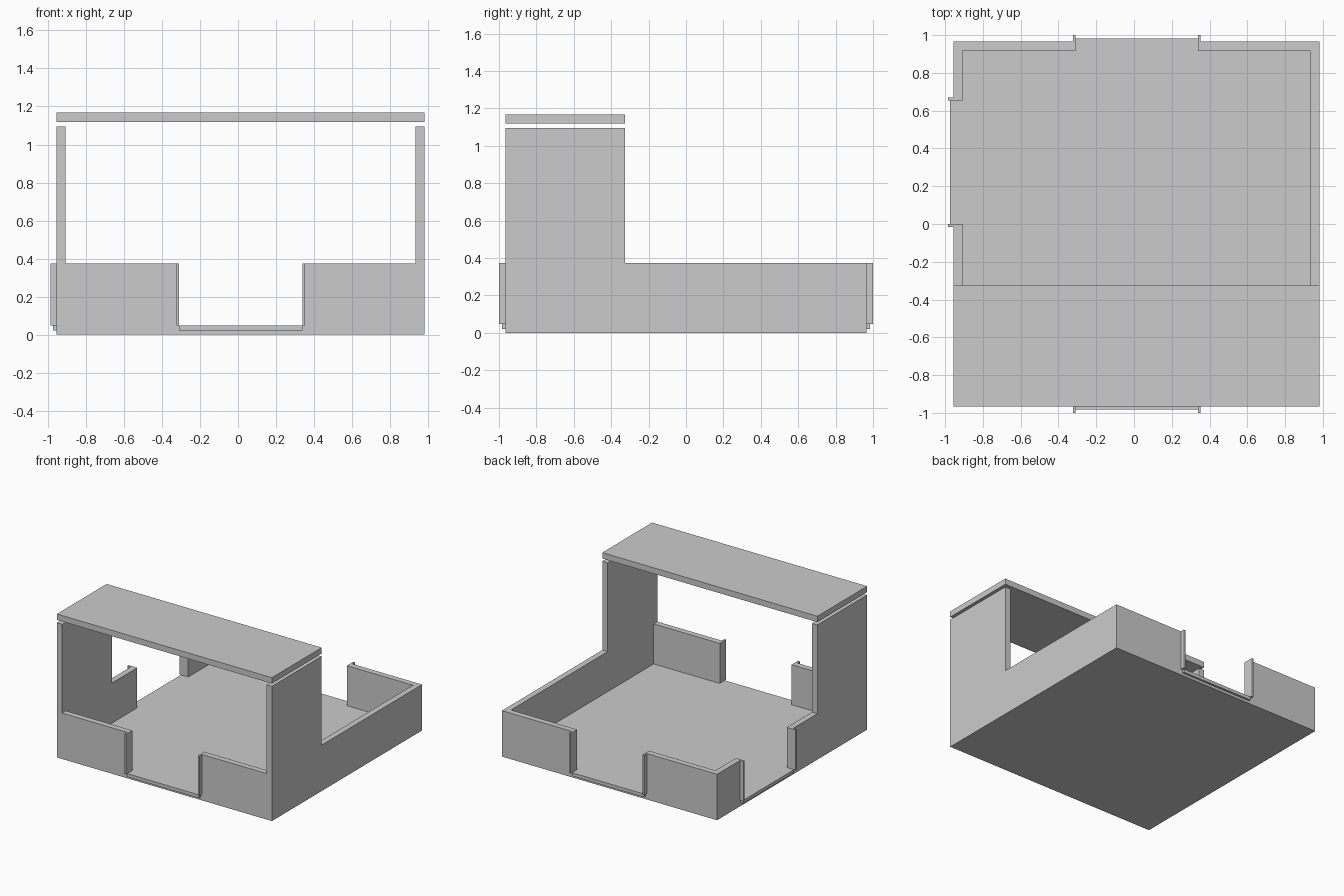
import bpy, bmesh
from mathutils import Vector

if "Cube" in bpy.data.objects:
    bpy.data.objects.remove(bpy.data.objects["Cube"])

# Overall layout
X0, X1, Y0, Y1 = -0.955, 0.981, -0.965, 0.965   # outer wall faces
T = 0.048                                       # wall thickness
FLOOR, LOW, HIGH = 0.048, 0.374, 1.096          # key heights
ROOF_BACK = -0.325                              # rear edge of the tall part
DOOR_X = (-0.309, 0.338)                        # front and back doorways
DOOR_Y = (0.0, 0.655)                           # left doorway


def prism(name, profile, axis, a, b):
    """Extrude a (horizontal, z) profile along the x or y axis from a to b."""
    bm = bmesh.new()
    verts = [bm.verts.new((a, h, z) if axis == 'x' else (h, a, z)) for h, z in profile]
    face = bm.faces.new(verts)
    new = bmesh.ops.extrude_face_region(bm, geom=[face])['geom']
    step = Vector((b - a, 0, 0) if axis == 'x' else (0, b - a, 0))
    bmesh.ops.translate(bm, vec=step, verts=[v for v in new if isinstance(v, bmesh.types.BMVert)])
    bmesh.ops.recalc_face_normals(bm, faces=bm.faces)
    mesh = bpy.data.meshes.new(name)
    bm.to_mesh(mesh)
    bm.free()
    obj = bpy.data.objects.new(name, mesh)
    bpy.context.collection.objects.link(obj)
    return obj


def rect(h0, h1, z0, z1):
    return [(h0, z0), (h1, z0), (h1, z1), (h0, z1)]


def door_trim(name, door, axis, a, side):
    """Projecting sill and two jambs on the outside of a doorway."""
    d0, d1 = door
    prism(name + "_sill", rect(d0, d1, 0.021, FLOOR), axis, a, a + side * 0.018)
    for label, h0, h1 in (("_jamb_a", d0 - 0.015, d0), ("_jamb_b", d1, d1 + 0.015)):
        depth = 0.03 if axis == 'x' else 0.035
        prism(name + label, rect(h0, h1, FLOOR, LOW), axis, a, a + side * depth)


# Floor slab between the walls
prism("floor", rect(X0 + T, X1 - T, 0, FLOOR), 'y', Y0 + T, Y1 - T)

# Side walls, tall at the front; the left one has a doorway
tall = [(ROOF_BACK, LOW), (ROOF_BACK, HIGH), (Y0, HIGH), (Y0, 0)]
prism("right_wall", tall + [(Y1, 0), (Y1, LOW)], 'x', X1 - T, X1)
notch = [(DOOR_Y[1], LOW), (DOOR_Y[1], FLOOR), (DOOR_Y[0], FLOOR), (DOOR_Y[0], LOW)]
prism("left_wall", tall + [(Y1, 0), (Y1, LOW)] + notch, 'x', X0, X0 + T)

# Low front and back walls with doorways
d0, d1 = DOOR_X
low_wall = [(X0 + T, 0), (X1 - T, 0), (X1 - T, LOW), (d1, LOW),
            (d1, FLOOR), (d0, FLOOR), (d0, LOW), (X0 + T, LOW)]
prism("front_wall", low_wall, 'y', Y0, Y0 + T)
prism("back_wall", low_wall, 'y', Y1 - T, Y1)

# Door surrounds
door_trim("front_door", DOOR_X, 'y', Y0, -1)
door_trim("back_door", DOOR_X, 'y', Y1, 1)
door_trim("left_door", DOOR_Y, 'x', X0, -1)

# Roof slab floating just above the tall walls
prism("roof", rect(X0, X1, 1.119, 1.167), 'y', Y0, ROOF_BACK)
